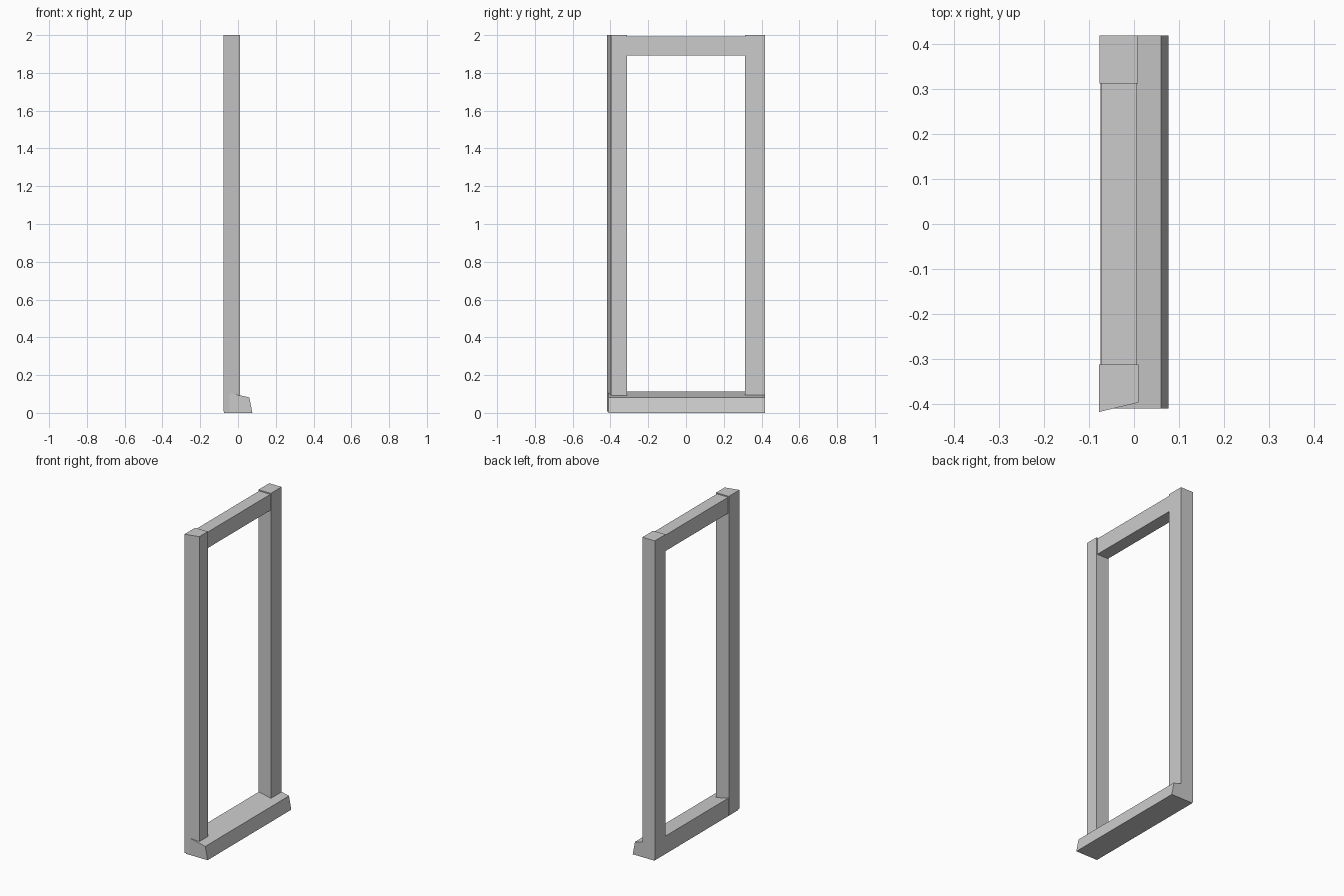
import bpy, bmesh
from mathutils import Vector

cube = bpy.data.objects.get("Cube")
if cube:
    bpy.data.objects.remove(cube, do_unlink=True)

grey = bpy.data.materials.new("plain grey")
grey.use_nodes = True
colour = (0.6, 0.6, 0.6, 1)
grey.diffuse_color = colour
grey.node_tree.nodes["Principled BSDF"].inputs["Base Color"].default_value = colour


def prism(name, outline, direction):
    """Extrude a flat outline along a direction into a solid part."""
    bm = bmesh.new()
    face = bm.faces.new([bm.verts.new(p) for p in outline])
    extruded = bmesh.ops.extrude_face_region(bm, geom=[face])["geom"]
    verts = [v for v in extruded if isinstance(v, bmesh.types.BMVert)]
    bmesh.ops.translate(bm, verts=verts, vec=Vector(direction))
    bmesh.ops.recalc_face_normals(bm, faces=bm.faces)
    mesh = bpy.data.meshes.new(name)
    bm.to_mesh(mesh)
    bm.free()
    mesh.materials.append(grey)
    obj = bpy.data.objects.new(name, mesh)
    bpy.context.collection.objects.link(obj)


# Upright posts; the front one has a slanted outer face
def post(name, plan):
    prism(name, [(x, y, 0.008) for x, y in plan], (0, 0, 1.992))


post("front_post", [(-0.078, -0.417), (0.01, -0.396), (0.01, -0.312), (-0.078, -0.312)])
post("back_post", [(-0.077, 0.312), (0.009, 0.312), (0.009, 0.418), (-0.077, 0.418)])

# Top rail between the posts, slightly recessed
rail = [(-0.073, 1.893), (0.005, 1.893), (0.005, 1.993), (-0.073, 1.993)]
prism("top_rail", [(x, -0.35, z) for x, z in rail], (0, 0.7, 0))

# Sloping sill along the bottom
sill = [(-0.074, 0), (0.076, 0), (0.06, 0.082), (-0.074, 0.112)]
prism("sill", [(x, -0.409, z) for x, z in sill], (0, 0.827, 0))
